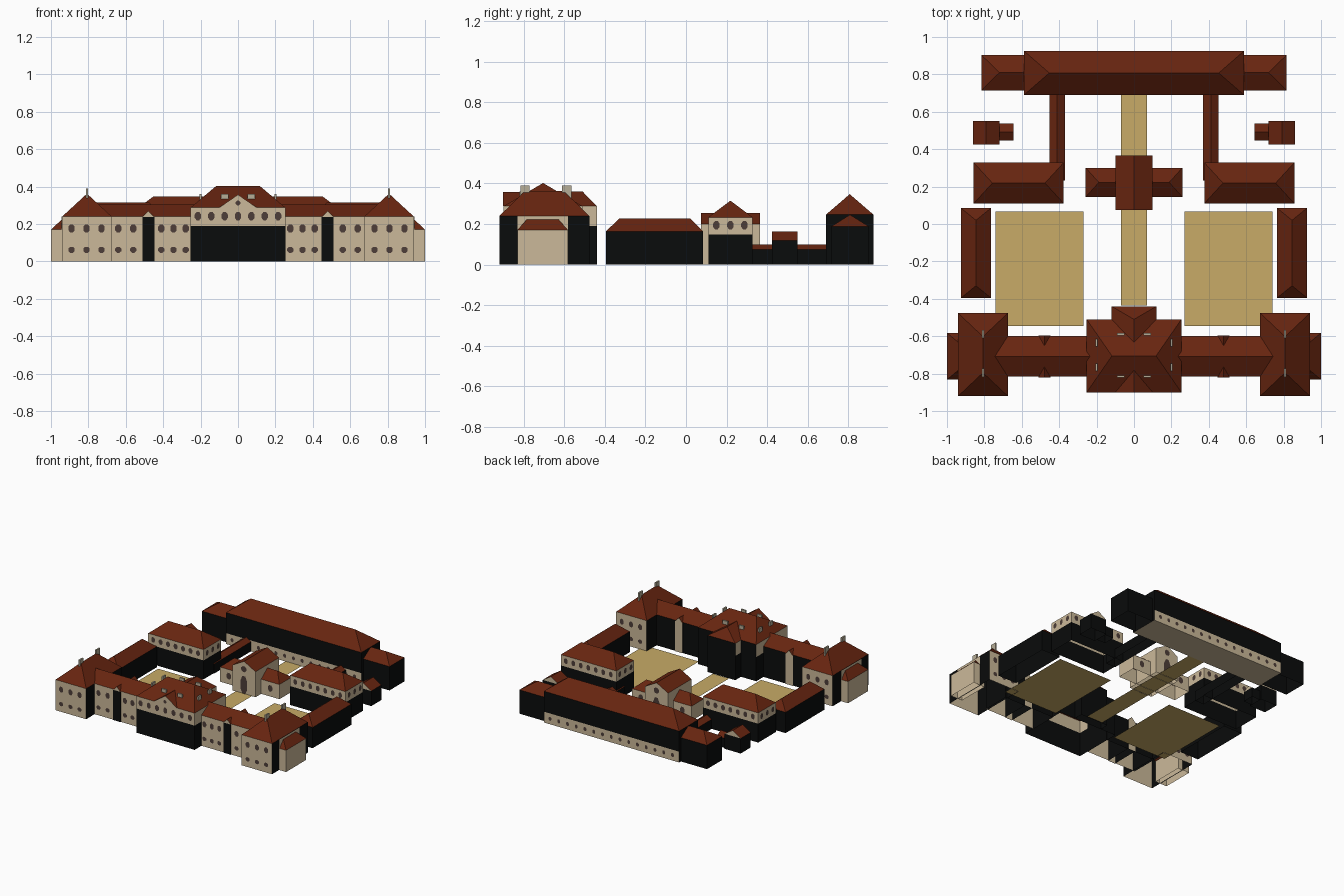
import bpy, bmesh, math

if "Cube" in bpy.data.objects:
    bpy.data.objects.remove(bpy.data.objects["Cube"])


def material(name, rgb):
    m = bpy.data.materials.new(name)
    m.diffuse_color = (*rgb, 1)
    m.use_nodes = True
    m.node_tree.nodes["Principled BSDF"].inputs["Base Color"].default_value = m.diffuse_color
    return m


CREAM = material("cream_plaster", (0.60, 0.485, 0.32))
BLACK = material("black_wall", (0.003, 0.0035, 0.0035))
ROOF = material("red_roof", (0.135, 0.018, 0.005))
GLASS = material("window_brown", (0.075, 0.048, 0.04))
SAND = material("sand_path", (0.58, 0.41, 0.135))
STONE = material("chimney_stone", (0.47, 0.42, 0.31))


def build(name, verts, faces, mats, idx):
    me = bpy.data.meshes.new(name)
    me.from_pydata(verts, [], faces)
    for m in mats:
        me.materials.append(m)
    for p, i in zip(me.polygons, idx):
        p.material_index = i
    ob = bpy.data.objects.new(name, me)
    bpy.context.collection.objects.link(ob)
    return ob


def walls(name, x0, x1, y0, y1, z0, z1, ymat, xmat=None, cap=None):
    """Four walls; ymat on front and back (or a pair), xmat on the sides."""
    x0, x1 = sorted((x0, x1))
    f, b = ymat if isinstance(ymat, tuple) else (ymat, ymat)
    v = [(x, y, z) for z in (z0, z1) for x, y in ((x0, y0), (x1, y0), (x1, y1), (x0, y1))]
    faces = [(0, 1, 5, 4), (1, 2, 6, 5), (2, 3, 7, 6), (3, 0, 4, 7)]
    mats = [f, xmat or f, b, cap or f]
    idx = [0, 1, 2, 1]
    if cap:
        faces.append((4, 5, 6, 7))
        idx.append(3)
    return build(name, v, faces, mats, idx)


def roof(name, x0, x1, y0, y1, z0, z1, inset, axis="x", end=None):
    """Hipped roof with ridge along axis; inset 0 makes a gable with end material."""
    x0, x1 = sorted((x0, x1))
    v = [(x0, y0, z0), (x1, y0, z0), (x1, y1, z0), (x0, y1, z0)]
    xm, ym = (x0 + x1) / 2, (y0 + y1) / 2
    if axis == "x":
        v += [(x0 + inset, ym, z1), (x1 - inset, ym, z1)]
        faces = [(0, 1, 5, 4), (2, 3, 4, 5), (1, 2, 5), (3, 0, 4)]
    else:
        v += [(xm, y0 + inset, z1), (xm, y1 - inset, z1)]
        faces = [(1, 2, 5, 4), (3, 0, 4, 5), (0, 1, 4), (2, 3, 5)]
    return build(name, v, faces, [ROOF, end or ROOF], [0, 0, 1, 1])


def windows(name, axis, sign, plane, us, zs, w=0.034, h=0.045):
    """Eight-sided window plates on a wall plane facing sign*axis."""
    v, faces = [], []
    for z in zs:
        for u in us:
            n = len(v)
            for k in range(8):
                a = math.radians(22.5 + 45 * k)
                p, q = u + w * 0.54 * math.cos(a), z + h * 0.54 * math.sin(a)
                d = plane + sign * 0.003
                v.append((p, d, q) if axis == "y" else (d, p, q))
            f = tuple(range(n, n + 8))
            flip = (axis == "y") == (sign > 0)
            faces.append(f[::-1] if flip else f)
    return build(name, v, faces, [GLASS], [0] * len(faces))


def spread(a, b, n):
    return [a + (b - a) * (i + 0.5) / n for i in range(n)]


def ground(name, x0, x1, y0, y1):
    x0, x1 = sorted((x0, x1))
    build(name, [(x0, y0, .002), (x1, y0, .002), (x1, y1, .002), (x0, y1, .002)],
          [(0, 1, 2, 3)], [SAND], [0])


def chimney(name, x, y, wx, wy, z0, z1):
    walls(name, x - wx / 2, x + wx / 2, y - wy / 2, y + wy / 2, z0, z1, STONE, STONE, STONE)


# Central front pavilion with pediment and rear projection
walls("centre_lower", -.253, .253, -.9, -.51, 0, .19, BLACK)
walls("centre_upper", -.253, .253, -.9, -.51, .19, .288, (CREAM, BLACK), CREAM)
roof("centre_roof", -.253, .253, -.9, -.51, .288, .402, .135)
roof("centre_pediment", -.1, .1, -.902, -.71, .288, .357, 0, "y", CREAM)
windows("centre_windows", "y", -1, -.9, spread(-.25, .25, 7), [.242])
windows("pediment_window", "y", -1, -.903, [0], [.312], .025, .025)
walls("rear_bay_lower", -.12, .12, -.51, -.44, 0, .19, BLACK)
walls("rear_bay_upper", -.12, .12, -.51, -.44, .19, .288, (CREAM, BLACK), CREAM)
roof("rear_bay_roof", -.12, .12, -.71, -.44, .288, .36, .07, "y")

# Chapel in the courtyard
walls("chapel_nave", -.1, .1, .075, .365, 0, .2, CREAM)
roof("chapel_nave_roof", -.1, .1, .075, .365, .2, .255, 0, "y", CREAM)
walls("chapel_transept", -.258, .258, .145, .3, 0, .115, CREAM)
roof("chapel_transept_roof", -.258, .258, .145, .3, .115, .175, .07)
for s, y in ((-1, .075), (1, .365)):
    windows("chapel_round_window", "y", s, y, [0], [.195], .045, .045)
    windows("chapel_door", "y", s, y, [0], [.07], .06, .14)
for s, y in ((-1, .145), (1, .3)):
    windows("transept_windows", "y", s, y, [-.18, .18], [.065], .04, .05)

# Large rear hall with cream ground floor and dark storey above
walls("hall_lower", -.588, .588, .69, .925, 0, .085, CREAM, BLACK)
walls("hall_upper", -.588, .588, .69, .925, .085, .246, BLACK)
roof("hall_roof", -.588, .588, .69, .925, .246, .347, .135)
build("hall_floor", [(-.588, .69, 0), (-.588, .925, 0), (.588, .925, 0), (.588, .69, 0)],
      [(0, 1, 2, 3)], [CREAM], [0])
for s, y in ((-1, .69), (1, .925)):
    windows("hall_windows", "y", s, y, spread(-.57, .57, 15), [.045], .025, .03)

# Central path
ground("central_path", -.07, .07, -.435, .69)

# Parts mirrored left and right
for s in (-1, 1):
    side = "left_" if s < 0 else "right_"
    # Front wing
    walls(side + "wing", s * .25, s * .69, -.815, -.6, 0, .24, (CREAM, BLACK), BLACK)
    roof(side + "wing_roof", s * .2, s * .745, -.815, -.6, .24, .303, 0)
    windows(side + "wing_windows", "y", -1, -.815,
            [s * u for u in (.28, .345, .41, .56, .64)], [.176])
    windows(side + "wing_low_windows", "y", -1, -.815,
            [s * u for u in (.28, .345, .41, .56, .64)], [.062], h=.032)
    # Gabled bay through the wing
    walls(side + "bay", s * .447, s * .511, -.82, -.595, 0, .237, (BLACK, CREAM), BLACK)
    roof(side + "bay_roof", s * .447, s * .511, -.82, -.595, .237, .27, 0, "y", CREAM)
    # Corner pavilion
    walls(side + "pavilion", s * .675, s * .94, -.92, -.477, 0, .24, CREAM, BLACK)
    roof(side + "pavilion_roof", s * .675, s * .94, -.92, -.477, .24, .362, .125, "y")
    for d, y in ((-1, -.92), (1, -.477)):
        us = [s * u for u in (.73, .81, .89)]
        windows(side + "pavilion_windows", "y", d, y, us, [.176])
        windows(side + "pavilion_low_windows", "y", d, y, us, [.062], h=.032)
    for y in (-.795, -.588):
        chimney(side + "pavilion_chimney", s * .808, y, .012, .045, .3, .39)
    # Low outer annex and the cream wall strip above it
    walls(side + "annex", s * .9, s * 1, -.832, -.582, 0, .17, CREAM)
    roof(side + "annex_roof", s * .88, s * 1, -.832, -.582, .17, .226, .05, "y")
    walls(side + "annex_back_wall", s * .935, s * .943, -.832, -.582, 0, .24, CREAM)
    # Roof chimneys on the centre
    for y in (-.765, -.635):
        chimney(side + "centre_side_chimney", s * .2, y, .012, .04, .3, .36)
    for y in (-.815, -.59):
        chimney(side + "centre_chimney", s * .07, y, .04, .012, .3, .36)
    # Side range
    walls(side + "range", s * .765, s * .925, -.395, .085, 0, .163, BLACK)
    roof(side + "range_roof", s * .765, s * .925, -.395, .085, .163, .227, .065, "y")
    # Courtyard house with dark base and cream upper floor
    walls(side + "house_lower", s * .376, s * .857, .11, .328, 0, .148, BLACK)
    walls(side + "house_upper", s * .376, s * .857, .11, .328, .148, .233, CREAM)
    roof(side + "house_roof", s * .376, s * .857, .11, .328, .233, .315, .1)
    for d, y in ((-1, .11), (1, .328)):
        windows(side + "house_windows", "y", d, y,
                [s * u for u in spread(.39, .845, 7)], [.194], .032, .042)
    windows(side + "house_end_windows", "x", s, s * .857, spread(.115, .323, 3), [.194], .032, .042)
    windows(side + "house_inner_windows", "x", -s, s * .376, spread(.115, .323, 3), [.194], .032, .042)
    # Covered walkway to the hall
    walls(side + "walkway", s * .37, s * .453, .232, .69, 0, .075, BLACK)
    roof(side + "walkway_roof", s * .37, s * .453, .232, .69, .075, .1, 0, "y", BLACK)
    # Outbuilding with small extension
    walls(side + "shed", s * .72, s * .86, .425, .55, 0, .118, BLACK)
    roof(side + "shed_roof", s * .72, s * .86, .425, .55, .118, .162, 0, "y", CREAM)
    walls(side + "shed_extension", s * .645, s * .72, .447, .538, 0, .075, BLACK)
    roof(side + "shed_extension_roof", s * .645, s * .73, .447, .538, .075, .105, 0, "x", CREAM)
    # Hall end block
    walls(side + "hall_end", s * .588, s * .815, .715, .903, 0, .187, BLACK)
    roof(side + "hall_end_roof", s * .5, s * .815, .715, .903, .187, .246, .095)
    # Courtyard lawn
    ground(side + "court", s * .27, s * .74, -.545, .067)
